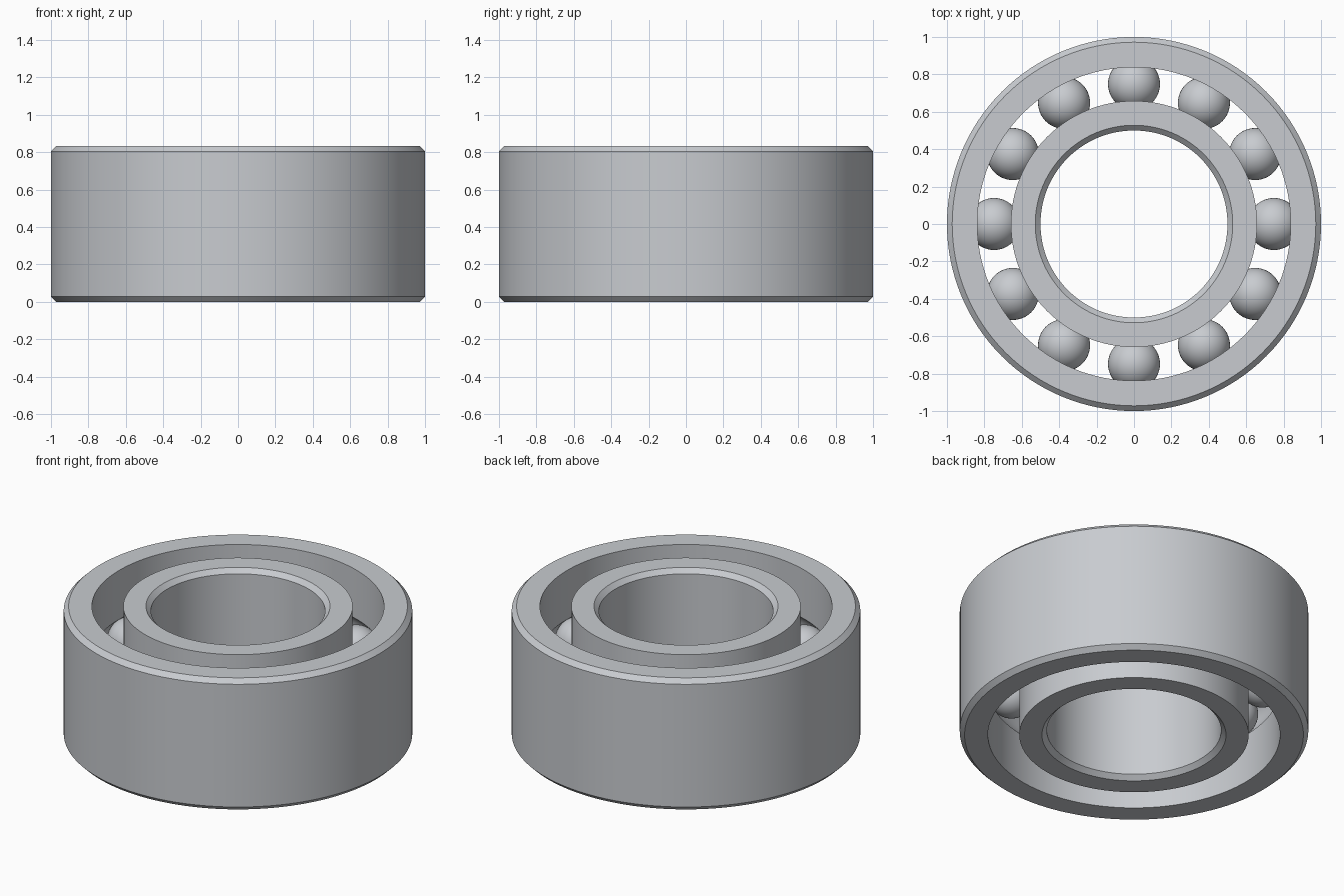
import bpy
import math

cube = bpy.data.objects.get("Cube")
if cube:
    bpy.data.objects.remove(cube, do_unlink=True)

HEIGHT = 0.833
MID = HEIGHT / 2
PITCH = 0.748       # radius of the circle of ball centres
BALL = 0.139
BALLS = 12
CHAMFER = 0.028
SEGMENTS = 128

steel = bpy.data.materials.new("steel grey")
steel.use_nodes = True
steel.diffuse_color = (0.58, 0.60, 0.63, 1)
steel.node_tree.nodes["Principled BSDF"].inputs["Base Color"].default_value = (0.58, 0.60, 0.63, 1)


def finish(obj):
    obj.data.materials.append(steel)
    bpy.ops.object.select_all(action="DESELECT")
    obj.select_set(True)
    bpy.context.view_layer.objects.active = obj
    bpy.ops.object.shade_smooth_by_angle(angle=math.radians(25))


def race_ring(name, plain, track):
    """Revolve a ring: chamfered wall at radius plain, ball groove in the wall at track."""
    side = 1 if track > plain else -1
    cut = plain + side * CHAMFER
    profile = [(cut, 0), (plain, CHAMFER), (plain, HEIGHT - CHAMFER),
               (cut, HEIGHT), (track, HEIGHT)]
    # Groove arc that follows the balls
    half = math.acos(abs(PITCH - track) / BALL)
    steps = 16
    for i in range(steps + 1):
        a = half * (1 - 2 * i / steps)
        profile.append((PITCH - side * BALL * math.cos(a), MID + BALL * math.sin(a)))
    profile.append((track, 0))

    n = len(profile)
    verts, faces = [], []
    for s in range(SEGMENTS):
        t = math.tau * s / SEGMENTS
        verts += [(r * math.cos(t), r * math.sin(t), z) for r, z in profile]
        nxt = (s + 1) % SEGMENTS
        for k in range(n):
            j = (k + 1) % n
            face = (s * n + k, s * n + j, nxt * n + j, nxt * n + k)
            faces.append(face if side < 0 else face[::-1])
    mesh = bpy.data.meshes.new(name)
    mesh.from_pydata(verts, [], faces)
    obj = bpy.data.objects.new(name, mesh)
    bpy.context.collection.objects.link(obj)
    # Point all faces outward
    bpy.context.view_layer.objects.active = obj
    bpy.ops.object.mode_set(mode="EDIT")
    bpy.ops.mesh.select_all(action="SELECT")
    bpy.ops.mesh.normals_make_consistent(inside=False)
    bpy.ops.object.mode_set(mode="OBJECT")
    finish(obj)


# Outer and inner rings
race_ring("outer_ring", 1.0, 0.838)
race_ring("inner_ring", 0.5, 0.658)

# Balls evenly spaced in the groove
for i in range(BALLS):
    t = math.tau * i / BALLS
    bpy.ops.mesh.primitive_uv_sphere_add(
        segments=48, ring_count=24, radius=BALL,
        location=(PITCH * math.cos(t), PITCH * math.sin(t), MID))
    ball = bpy.context.object
    ball.name = f"ball_{i + 1}"
    finish(ball)
